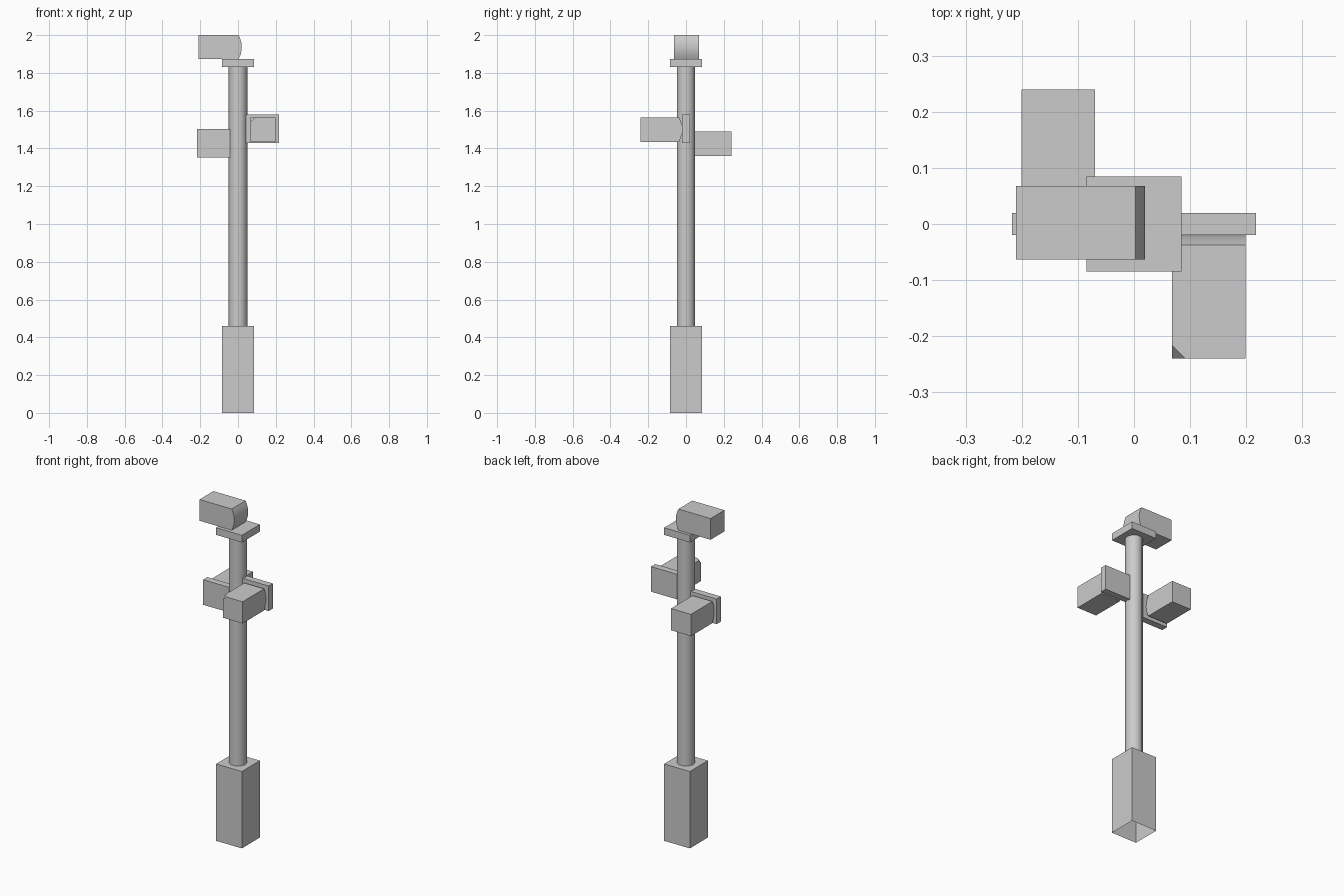
import bpy, bmesh, math
from mathutils import Matrix, Vector

if "Cube" in bpy.data.objects:
    bpy.data.objects.remove(bpy.data.objects["Cube"])


def finish(name, bm):
    bmesh.ops.recalc_face_normals(bm, faces=bm.faces)
    me = bpy.data.meshes.new(name)
    bm.to_mesh(me)
    bm.free()
    ob = bpy.data.objects.new(name, me)
    bpy.context.collection.objects.link(ob)
    return ob


def smooth(ob, angle):
    bpy.ops.object.select_all(action='DESELECT')
    ob.select_set(True)
    bpy.context.view_layer.objects.active = ob
    bpy.ops.object.shade_smooth_by_angle(angle=math.radians(angle))


def box(name, lo, hi, open_bottom=False):
    bm = bmesh.new()
    lo, hi = Vector(lo), Vector(hi)
    bmesh.ops.create_cube(bm, size=1, matrix=Matrix.Translation((lo + hi) / 2) @ Matrix.Diagonal((*(hi - lo), 1)))
    if open_bottom:
        bottom = min(bm.faces, key=lambda f: f.calc_center_median().z)
        bmesh.ops.delete(bm, geom=[bottom], context='FACES_ONLY')
    return finish(name, bm)


def camera_head(name, nose, turn, length, height=0.13, width=0.131, cut_corner=False):
    """Box with a gently bulged nose; the nose tip sits at the given point."""
    h, bulge, n = height / 2, 0.017, 8
    profile = [(-length, h), (-length, -h)]
    for i in range(n + 1):
        t = -1 + 2 * i / n
        profile.append((-bulge * t * t, h * t))
    bm = bmesh.new()
    face = bm.faces.new([bm.verts.new((x, -width / 2, z)) for x, z in profile])
    ext = bmesh.ops.extrude_face_region(bm, geom=[face])
    bmesh.ops.translate(bm, vec=(0, width, 0), verts=[v for v in ext['geom'] if isinstance(v, bmesh.types.BMVert)])
    if cut_corner:
        corner = min(bm.verts, key=lambda v: (v.co - Vector((-length, width / 2, h))).length)
        bmesh.ops.bevel(bm, geom=[corner], offset=0.024, segments=1, affect='VERTICES')
    bm.transform(Matrix.Translation(nose) @ Matrix.Rotation(math.radians(turn), 4, 'Z'))
    smooth(finish(name, bm), 30)


# Square base, open underneath
box("base", (-0.085, -0.085, 0), (0.085, 0.085, 0.46), open_bottom=True)

# Ten-sided smooth pole
bm = bmesh.new()
bmesh.ops.create_cone(bm, segments=10, cap_ends=True, radius1=0.05, radius2=0.05, depth=1.37,
                      matrix=Matrix.Translation((0, 0, 1.145)) @ Matrix.Rotation(math.pi / 2, 4, 'Z'))
smooth(finish("pole", bm), 40)

# Top plate and side brackets
box("top_plate", (-0.085, -0.085, 1.83), (0.085, 0.085, 1.873))
box("right_bracket", (0.03, -0.02, 1.43), (0.217, 0.02, 1.58))
box("left_bracket", (-0.217, -0.02, 1.352), (-0.03, 0.02, 1.502))

# Three camera heads
camera_head("top_camera", (0.02, 0.002, 1.9365), 0, 0.23, height=0.127)
camera_head("right_camera", (0.133, -0.02, 1.5), 90, 0.22, cut_corner=True)
camera_head("left_camera", (-0.135, 0.02, 1.425), -90, 0.22)
